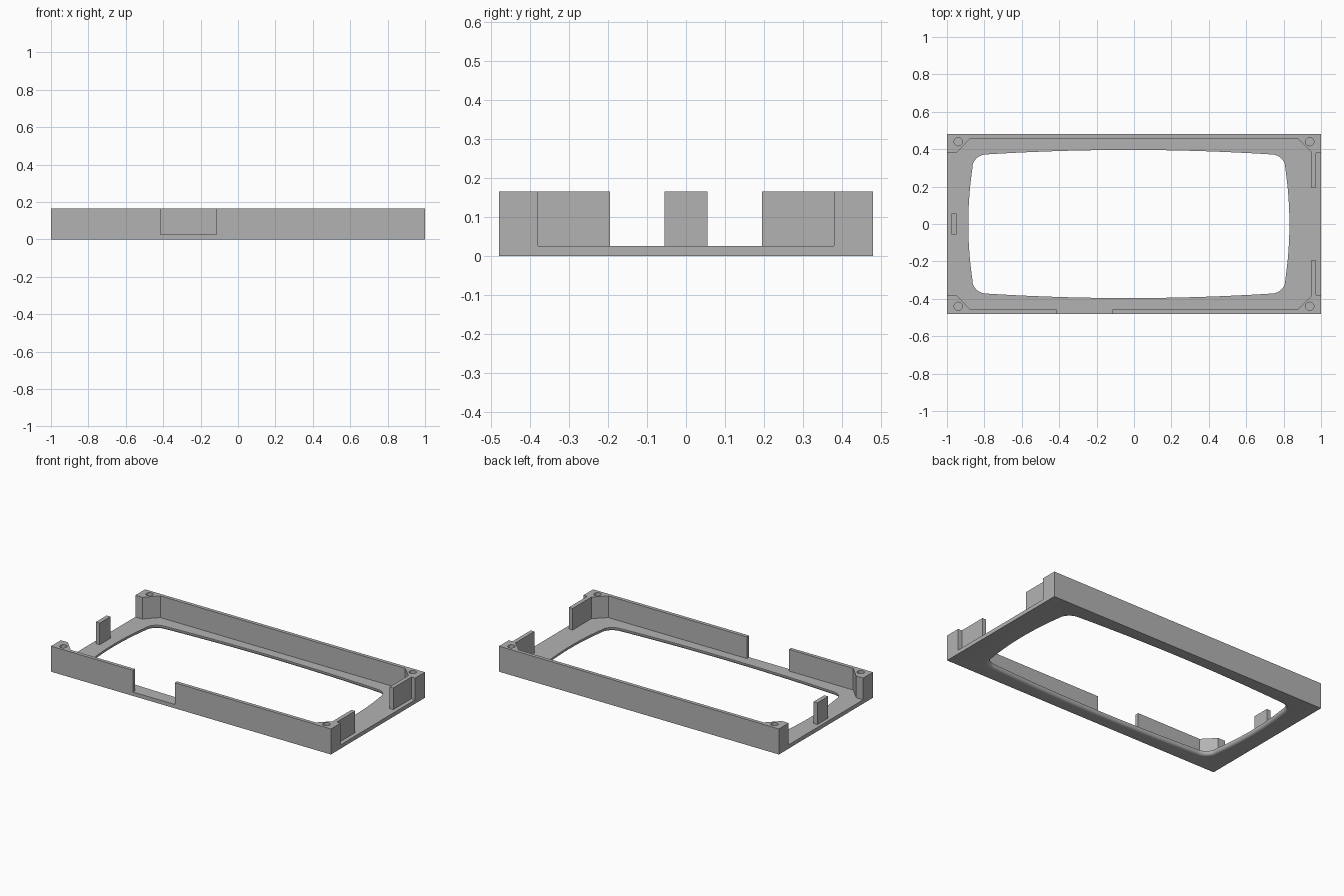
import bpy, bmesh
from math import sin, cos, radians, pi
from mathutils import Vector

cube = bpy.data.objects.get("Cube")
if cube:
    bpy.data.objects.remove(cube, do_unlink=True)

FLOOR, TOP = 0.025, 0.165

grey = bpy.data.materials.new("plain grey")
grey.use_nodes = True
grey.diffuse_color = (0.45, 0.45, 0.45, 1)
grey.node_tree.nodes["Principled BSDF"].inputs["Base Color"].default_value = (0.45, 0.45, 0.45, 1)


def loft(name, layers):
    """Closed solid through stacked outlines, each layer is (points, z)."""
    bm = bmesh.new()
    rings = [[bm.verts.new((x, y, z)) for x, y in pts] for pts, z in layers]
    for low, high in zip(rings, rings[1:]):
        for i in range(len(low)):
            j = (i + 1) % len(low)
            bm.faces.new((low[i], low[j], high[j], high[i]))
    bm.faces.new(rings[0][::-1])
    bm.faces.new(rings[-1])
    bmesh.ops.recalc_face_normals(bm, faces=bm.faces)
    mesh = bpy.data.meshes.new(name)
    bm.to_mesh(mesh)
    bm.free()
    mesh.materials.append(grey)
    ob = bpy.data.objects.new(name, mesh)
    bpy.context.collection.objects.link(ob)
    return ob


def prism(name, pts, z0=FLOOR, z1=TOP):
    return loft(name, [(pts, z0), (pts, z1)])


def rect(x0, x1, y0, y1):
    return [(x0, y0), (x1, y0), (x1, y1), (x0, y1)]


def cut(ob, cutter):
    mod = ob.modifiers.new("cut", "BOOLEAN")
    mod.operation, mod.solver, mod.object = "DIFFERENCE", "EXACT", cutter
    cutter.hide_render = True
    cutter.hide_set(True)


def opening_outline(cx=-0.0275, hx=0.7625, hy=0.297, r=0.075, bulge_x=0.022, bulge_y=0.024):
    """Bowed rectangle with round corners, counter-clockwise from the lower right."""
    n, pts = 12, []
    for i in range(n + 1):                       # right side
        t = 2 * i / n - 1
        pts.append((hx + r - 0.001 + bulge_x * (1 - t * t), hy * t))
    for i in range(1, 10):                       # upper right corner
        a = radians(8 + 78 * i / 10)
        pts.append((hx + r * cos(a), hy + r * sin(a)))
    for i in range(n + 1):                       # upper side, right half
        t = 1 - i / n
        pts.append((hx * t, hy + r + bulge_y * (1 - t * t)))
    half = pts[n // 2:]
    quarter = [(x, y) for x, y in half]
    left = [(-x, y) for x, y in reversed(quarter[1:-1])]
    upper = quarter + left + [(-quarter[0][0], 0)]
    lower = [(x, -y) for x, y in reversed(upper[1:-1])]
    return [(x + cx, y) for x, y in upper + lower]


def grow(pts, d):
    out = []
    for i, p in enumerate(pts):
        tangent = Vector(pts[(i + 1) % len(pts)]) - Vector(pts[i - 1])
        tangent.normalize()
        out.append((p[0] + d * tangent.y, p[1] - d * tangent.x))
    return out


# Base plate with the bowed opening, rounded on its underside
plate = prism("base_plate", rect(-1, 1, -0.48, 0.48), 0, FLOOR)
outline = opening_outline()
R = 0.02
layers = [(grow(outline, R), -0.02)]
layers += [(grow(outline, R * (1 - sin(a))), R * (1 - cos(a)))
           for a in (pi / 2 * k / 5 for k in range(6))]
layers.append((outline, 0.06))
cut(plate, loft("opening_cutter", layers))

# Back wall with corner posts and hooked end tabs
left_end = [(-0.875, 0.457), (-0.95, 0.38), (-1, 0.38), (-1, 0.48)]
right_end = [(1, 0.48), (1, 0.38), (0.973, 0.38), (0.973, 0.195),
             (0.947, 0.195), (0.947, 0.387), (0.875, 0.457)]
walls = [prism("back_wall", left_end + right_end)]

# Front wall, split by the notch


def flip(pts):
    return [(x, -y) for x, y in pts]


walls.append(prism("front_wall_right", flip(left_end + [(-0.415, 0.48), (-0.415, 0.457)])))
walls.append(prism("front_wall_left", flip([(-0.115, 0.457), (-0.115, 0.48)] + right_end)))

# Screw holes in the corner posts
for wall, x, y in ((walls[0], -0.94, 0.44), (walls[0], 0.94, 0.44),
                   (walls[1], -0.94, -0.44), (walls[2], 0.94, -0.44)):
    ring = [(x + 0.022 * cos(a), y + 0.022 * sin(a))
            for a in (2 * pi * k / 24 for k in range(24))]
    cut(wall, prism("screw_hole_cutter", ring, FLOOR + 0.01, 0.2))

# Single tab on the right side
tab = prism("side_tab", rect(-0.977, -0.95, -0.055, 0.055))

# Apply cuts and smooth the curved rims
for ob in [plate, tab] + walls:
    bpy.ops.object.select_all(action="DESELECT")
    bpy.context.view_layer.objects.active = ob
    ob.select_set(True)
    for mod in list(ob.modifiers):
        bpy.ops.object.modifier_apply(modifier=mod.name)
    bpy.ops.object.shade_smooth_by_angle(angle=radians(30))
for ob in [o for o in bpy.data.objects if o.name.endswith("cutter") or "cutter." in o.name]:
    bpy.data.objects.remove(ob, do_unlink=True)
